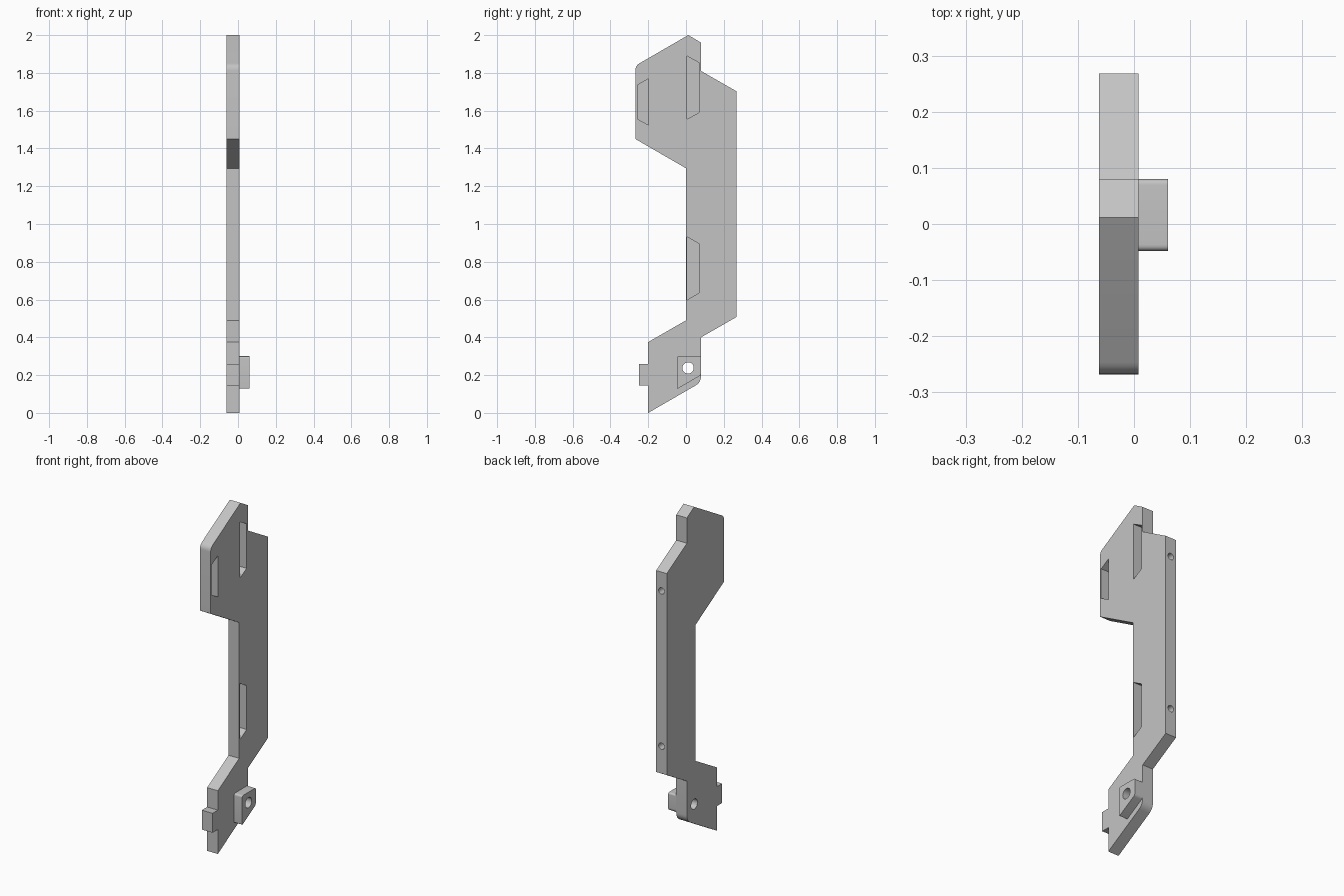
import bpy, bmesh, math
from mathutils import Vector, Matrix

cube = bpy.data.objects.get("Cube")
if cube:
    bpy.data.objects.remove(cube, do_unlink=True)

grey = bpy.data.materials.new("light grey")
grey.use_nodes = True
colour = (0.55, 0.55, 0.55, 1)
grey.diffuse_color = colour
grey.node_tree.nodes["Principled BSDF"].inputs["Base Color"].default_value = colour

BACK, FACE, BOSS_TOP = -0.062, 0.008, 0.061


def rounded(points, corners, steps=6):
    """Replace chosen outline corners (index -> setback) with smooth curves."""
    out = []
    for i, p in enumerate(points):
        p = Vector(p)
        if i not in corners:
            out.append(p)
            continue
        before = Vector(points[i - 1])
        after = Vector(points[(i + 1) % len(points)])
        a = p + (before - p).normalized() * corners[i]
        b = p + (after - p).normalized() * corners[i]
        for k in range(steps + 1):
            t = k / steps
            out.append(a * (1 - t) ** 2 + p * (2 * t * (1 - t)) + b * t ** 2)
    return out


def finish(name, bm):
    bmesh.ops.recalc_face_normals(bm, faces=bm.faces)
    mesh = bpy.data.meshes.new(name)
    bm.to_mesh(mesh)
    bm.free()
    mesh.materials.append(grey)
    obj = bpy.data.objects.new(name, mesh)
    bpy.context.collection.objects.link(obj)
    return obj


def prism(name, outline, x0, x1):
    """Extrude a side outline of (y, z) points from x0 to x1."""
    bm = bmesh.new()
    face = bm.faces.new([bm.verts.new((x0, p[0], p[1])) for p in outline])
    new = bmesh.ops.extrude_face_region(bm, geom=[face])["geom"]
    verts = [g for g in new if isinstance(g, bmesh.types.BMVert)]
    bmesh.ops.translate(bm, verts=verts, vec=(x1 - x0, 0, 0))
    return finish(name, bm)


def drill(name, centre, radius, length, axis):
    """Cylinder cutter along the x or y axis."""
    bm = bmesh.new()
    turn = Matrix.Rotation(math.pi / 2, 4, "Y" if axis == "x" else "X")
    bmesh.ops.create_cone(bm, cap_ends=True, segments=32, radius1=radius,
                          radius2=radius, depth=length,
                          matrix=Matrix.Translation(centre) @ turn)
    return finish(name, bm)


def select(obj):
    bpy.ops.object.select_all(action="DESELECT")
    obj.select_set(True)
    bpy.context.view_layer.objects.active = obj


def cut(obj, cutter):
    select(obj)
    mod = obj.modifiers.new("cut", "BOOLEAN")
    mod.operation, mod.solver, mod.object = "DIFFERENCE", "EXACT", cutter
    bpy.ops.object.modifier_apply(modifier=mod.name)
    bpy.data.objects.remove(cutter, do_unlink=True)


# Main plate with head, spine, foot and front tab
plate_outline = rounded([
    (-0.2, 0), (0.08, 0.162), (0.08, 0.4), (0.268, 0.508), (0.268, 1.702),
    (0.08, 1.81), (0.08, 1.96), (0.012, 2), (-0.268, 1.838), (-0.268, 1.45),
    (0, 1.295), (0, 0.49), (-0.2, 0.375), (-0.2, 0.26), (-0.25, 0.26),
    (-0.25, 0.145), (-0.2, 0.145)], {1: 0.035, 8: 0.025})
plate = prism("bracket_plate", plate_outline, BACK, FACE)

# Mounting boss on the foot
boss_outline = rounded([
    (-0.048, 0.126), (0.08, 0.2), (0.08, 0.3), (-0.048, 0.3)],
    {0: 0.008, 1: 0.012, 2: 0.011, 3: 0.012})
boss = prism("mounting_boss", boss_outline, FACE, BOSS_TOP)

# Blind pockets: tall edge, short edge, middle height, half heights
for tall_y, short_y, middle, tall, short in [
        (0.005, 0.069, 1.722, 0.167, 0.132),
        (0.005, 0.069, 0.765, 0.167, 0.13),
        (-0.198, -0.258, 1.646, 0.123, 0.089)]:
    shape = [(tall_y, middle - tall), (short_y, middle - short),
             (short_y, middle + short), (tall_y, middle + tall)]
    cut(plate, prism("pocket_cutter", shape, FACE - 0.055, FACE + 0.02))

# Through hole in the foot and boss
for part in (plate, boss):
    cut(part, drill("pivot_cutter", (0, 0.011, 0.238), 0.03, 0.3, "x"))

# Screw holes in the back edge
for z in (0.67, 1.59):
    cut(plate, drill("screw_cutter", ((BACK + FACE) / 2, 0.268, z), 0.019, 0.2, "y"))

for part in (plate, boss):
    select(part)
    bpy.ops.object.shade_smooth_by_angle(angle=math.radians(25))
